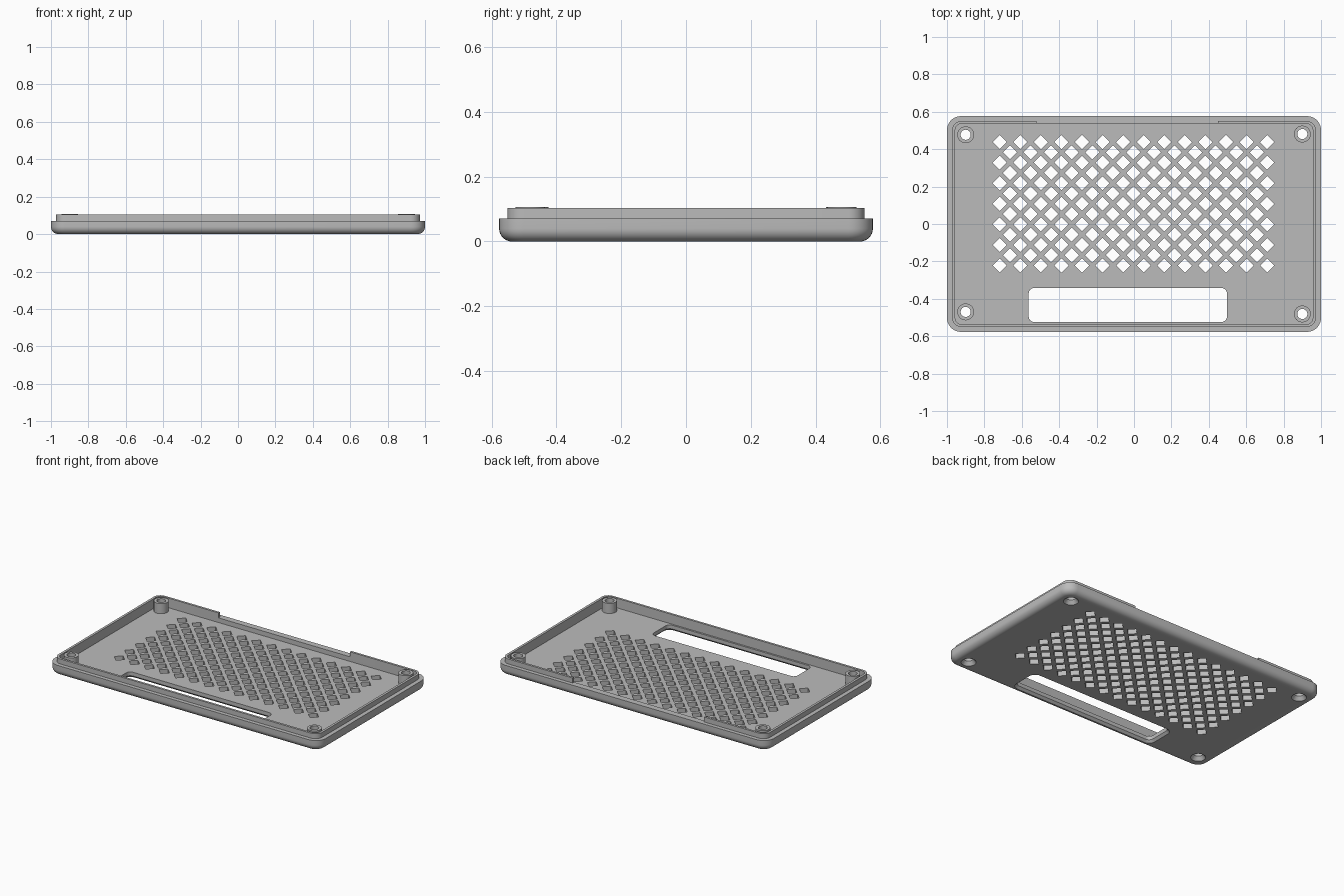
import bpy, bmesh, math
from mathutils import Matrix, Vector

if "Cube" in bpy.data.objects:
    bpy.data.objects.remove(bpy.data.objects["Cube"])

GREY = bpy.data.materials.new("light grey plastic")
GREY.use_nodes = True
GREY.diffuse_color = (0.5, 0.5, 0.5, 1)
GREY.node_tree.nodes["Principled BSDF"].inputs["Base Color"].default_value = (0.5, 0.5, 0.5, 1)

HX, HY = 1.0, 0.577          # outer half sizes
FLOOR, STEP, TOP = 0.04, 0.071, 0.104
SCREWS = [(-0.9, 0.477), (-0.9, -0.47), (0.9, 0.481), (0.9, -0.481)]


def make_object(name, bm):
    bmesh.ops.recalc_face_normals(bm, faces=bm.faces)
    mesh = bpy.data.meshes.new(name)
    bm.to_mesh(mesh)
    bm.free()
    mesh.materials.append(GREY)
    obj = bpy.data.objects.new(name, mesh)
    bpy.context.collection.objects.link(obj)
    return obj


def rounded_loft(bm, rings, centre=(0, 0), steps=8):
    """Closed solid through rounded rectangles (half x, half y, radius, z)."""
    loops = []
    for hx, hy, r, z in rings:
        loop = []
        for k, (sx, sy) in enumerate([(1, 1), (-1, 1), (-1, -1), (1, -1)]):
            for i in range(steps + 1):
                a = math.pi / 2 * (k + i / steps)
                loop.append(bm.verts.new((centre[0] + sx * (hx - r) + r * math.cos(a),
                                          centre[1] + sy * (hy - r) + r * math.sin(a), z)))
        loops.append(loop)
    n = len(loops[0])
    for a, b in zip(loops, loops[1:]):
        for i in range(n):
            j = (i + 1) % n
            bm.faces.new((a[i], a[j], b[j], b[i]))
    bm.faces.new(loops[0])
    bm.faces.new(loops[-1])


def cylinder(bm, x, y, z0, z1, r0, r1, sides=32):
    bmesh.ops.create_cone(bm, cap_ends=True, segments=sides, radius1=r0, radius2=r1,
                          depth=z1 - z0, matrix=Matrix.Translation((x, y, (z0 + z1) / 2)))


def cut(obj, cutter):
    mod = obj.modifiers.new("cut", 'BOOLEAN')
    mod.operation, mod.solver, mod.object = 'DIFFERENCE', 'EXACT', cutter
    bpy.ops.object.select_all(action='DESELECT')
    bpy.context.view_layer.objects.active = obj
    obj.select_set(True)
    bpy.ops.object.modifier_apply(modifier=mod.name)


# Tray: filleted base, stepped rim, thin lip and sunken floor
bm = bmesh.new()
fillet, corner = 0.04, 0.075
rings = []
for i in range(9):
    a = math.pi / 2 * i / 8
    inset = fillet * (1 - math.sin(a))
    rings.append((HX - inset, HY - inset, corner - inset, fillet * (1 - math.cos(a))))
rings += [(HX, HY, corner, STEP),
          (0.972, 0.551, 0.05, STEP), (0.972, 0.551, 0.05, TOP),
          (0.956, 0.536, 0.035, TOP), (0.956, 0.536, 0.035, FLOOR)]
rounded_loft(bm, rings)
tray = make_object("case_tray", bm)

# Screw posts
bm = bmesh.new()
for x, y in SCREWS:
    cylinder(bm, x, y, FLOOR - 0.005, 0.107, 0.045, 0.045)
posts = make_object("screw_posts", bm)

# Vent grid: two interleaved sets of diamond holes
bm = bmesh.new()
pitch, x0, y0 = 0.11, -0.718, 0.438
for cols, rows, shift in ((14, 7, 0), (13, 6, pitch / 2)):
    for c in range(cols):
        for r in range(rows):
            cylinder(bm, x0 + shift + c * pitch, y0 - shift - r * pitch,
                     -0.02, 0.06, 0.038, 0.038, sides=4)
vents = make_object("vent_cutter", bm)

# Rounded slot, chamfered underneath
bm = bmesh.new()
sx, sy, flare = 0.53, 0.091, 0.015
rounded_loft(bm, [(sx + flare, sy + flare, 0.045, -0.02), (sx + flare, sy + flare, 0.045, 0),
                  (sx, sy, 0.03, flare), (sx, sy, 0.03, 0.06)], (-0.033, -0.433))
slot = make_object("slot_cutter", bm)

# Screw holes and their countersinks
bm = bmesh.new()
for x, y in SCREWS:
    cylinder(bm, x, y, -0.05, 0.2, 0.027, 0.027)
holes = make_object("screw_hole_cutter", bm)
bm = bmesh.new()
for x, y in SCREWS:
    cylinder(bm, x, y, -0.01, 0.025, 0.053, 0.0265)
sinks = make_object("countersink_cutter", bm)

# Gap in the back lip
bm = bmesh.new()
bmesh.ops.create_cube(bm, size=1, matrix=Matrix.Translation((-0.035, 0.55, STEP + 0.1))
                      @ Matrix.Diagonal(Vector((0.97, 0.1, 0.2, 1))))
notch = make_object("lip_gap_cutter", bm)

for cutter in (vents, slot, holes, sinks, notch):
    cut(tray, cutter)
cut(posts, holes)
for cutter in (vents, slot, holes, sinks, notch):
    bpy.data.objects.remove(cutter)

# Smooth curves, crisp edges
for obj in (tray, posts):
    bpy.ops.object.select_all(action='DESELECT')
    bpy.context.view_layer.objects.active = obj
    obj.select_set(True)
    bpy.ops.object.shade_smooth_by_angle(angle=math.radians(30))
